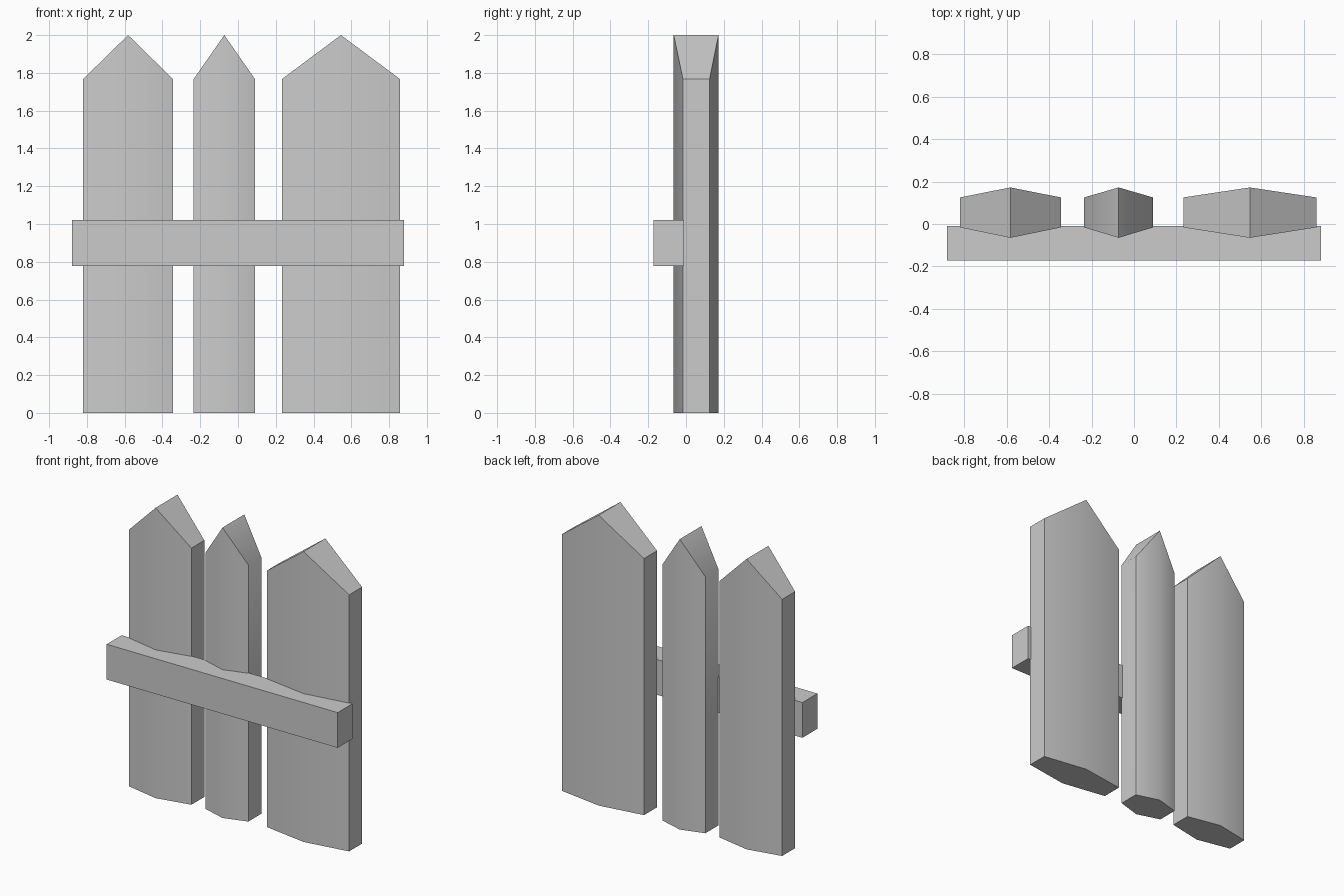
import bpy, bmesh, math

if "Cube" in bpy.data.objects:
    bpy.data.objects.remove(bpy.data.objects["Cube"])

SHOULDER, TIP = 1.767, 2.0


def finish(bm, name, angle=None):
    bmesh.ops.recalc_face_normals(bm, faces=bm.faces)
    mesh = bpy.data.meshes.new(name)
    bm.to_mesh(mesh)
    bm.free()
    obj = bpy.data.objects.new(name, mesh)
    bpy.context.collection.objects.link(obj)
    if angle:
        bpy.ops.object.select_all(action='DESELECT')
        obj.select_set(True)
        bpy.context.view_layer.objects.active = obj
        bpy.ops.object.shade_smooth_by_angle(angle=math.radians(angle))
    return obj


def picket(name, left, right):
    # hexagonal footprint, raised to a ridge that peaks in the middle
    mid = (left + right) / 2
    outline = [(left, -0.016), (mid, -0.065), (right, -0.016),
               (right, 0.125), (mid, 0.172), (left, 0.125)]
    bm = bmesh.new()
    low = [bm.verts.new((x, y, 0)) for x, y in outline]
    top = [bm.verts.new((x, y, TIP if x == mid else SHOULDER)) for x, y in outline]
    bm.faces.new(low)
    for i in range(6):
        j = (i + 1) % 6
        bm.faces.new((low[i], low[j], top[j], top[i]))
    # two sloping sides of the point
    bm.faces.new((top[0], top[1], top[4], top[5]))
    bm.faces.new((top[1], top[2], top[3], top[4]))
    return finish(bm, name, 40)


picket("left_picket", -0.82, -0.344)
picket("middle_picket", -0.235, 0.09)
picket("right_picket", 0.232, 0.858)

# horizontal rail across the front
bm = bmesh.new()
bmesh.ops.create_cube(bm, size=1)
bmesh.ops.scale(bm, vec=(1.76, 0.162, 0.243), verts=bm.verts)
bmesh.ops.translate(bm, vec=(0, -0.091, 0.9), verts=bm.verts)
finish(bm, "rail")
